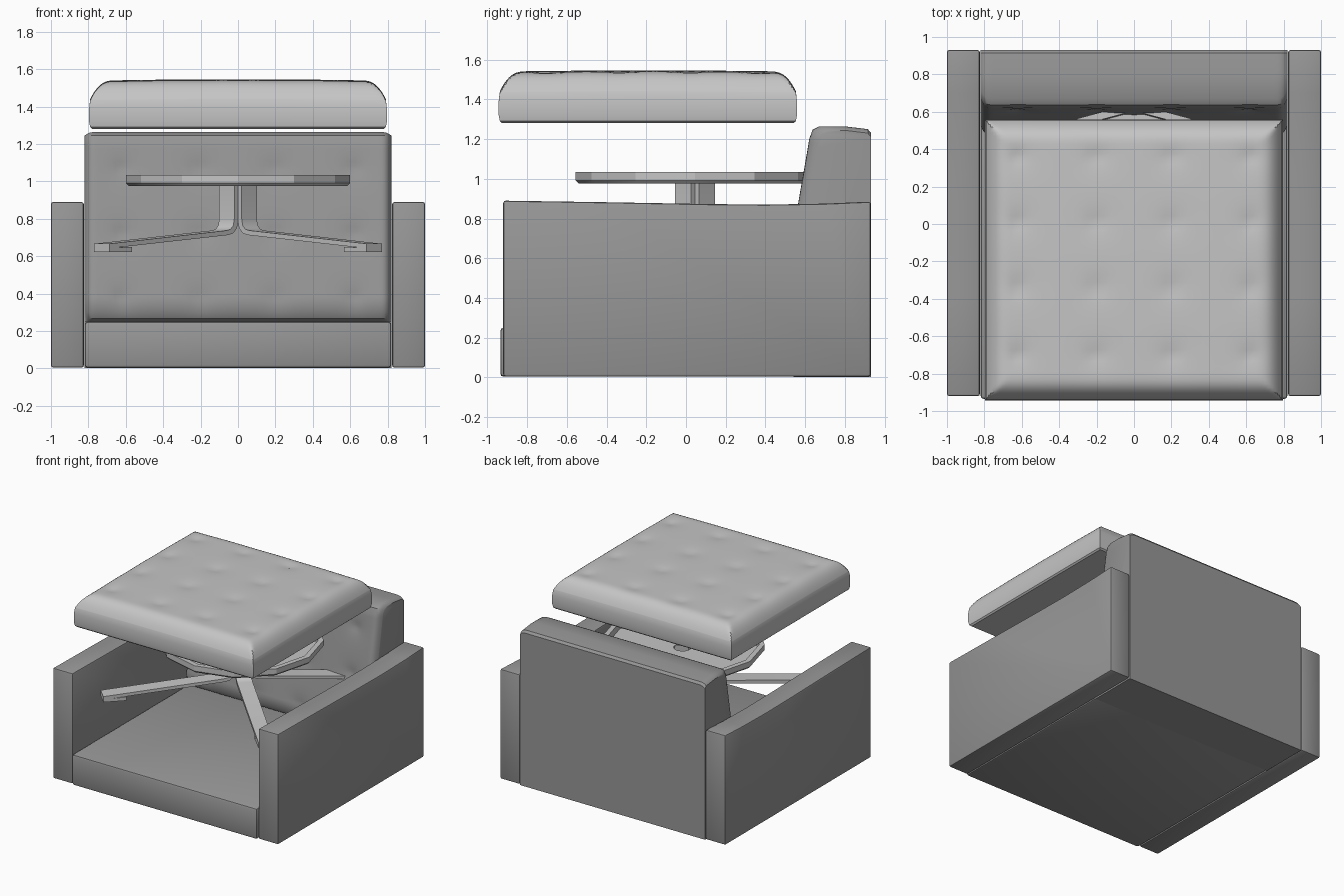
import bpy, bmesh, math
from mathutils import Vector, Matrix

cube = bpy.data.objects.get("Cube")
if cube:
    bpy.data.objects.remove(cube, do_unlink=True)


def make_material(name, grey):
    mat = bpy.data.materials.new(name)
    mat.use_nodes = True
    colour = (grey, grey, grey, 1)
    mat.diffuse_color = colour
    mat.node_tree.nodes["Principled BSDF"].inputs["Base Color"].default_value = colour
    return mat


frame_grey = make_material("frame grey", 0.31)
light_grey = make_material("light grey", 0.56)
TUFT_X = (-0.62, -0.2, 0.2, 0.62)


def finish(bm, name, mat, angle=35):
    bmesh.ops.recalc_face_normals(bm, faces=bm.faces)
    mesh = bpy.data.meshes.new(name)
    bm.to_mesh(mesh)
    bm.free()
    mesh.materials.append(mat)
    obj = bpy.data.objects.new(name, mesh)
    bpy.context.collection.objects.link(obj)
    bpy.ops.object.select_all(action="DESELECT")
    obj.select_set(True)
    bpy.context.view_layer.objects.active = obj
    bpy.ops.object.shade_smooth_by_angle(angle=math.radians(angle))
    return obj


def bevel_sharp(bm, width, segments=2):
    bmesh.ops.recalc_face_normals(bm, faces=bm.faces)
    edges = [e for e in bm.edges if e.calc_face_angle(0) > 0.8]
    bmesh.ops.bevel(bm, geom=edges, offset=width, segments=segments,
                    affect="EDGES", profile=0.5)


def loft(rings, cap=True, closed=False):
    """Skin a list of equal rings of points."""
    bm = bmesh.new()
    rows = [[bm.verts.new(p) for p in ring] for ring in rings]
    pairs = list(zip(rows, rows[1:]))
    if closed:
        pairs.append((rows[-1], rows[0]))
    for a, b in pairs:
        n = len(a)
        for i in range(n):
            j = (i + 1) % n
            bm.faces.new((a[i], a[j], b[j], b[i]))
    if cap:
        bm.faces.new(rows[0])
        bm.faces.new(rows[-1])
    return bm


def dimple(a, b, centres, depth, radius):
    return sum(depth * math.exp(-math.hypot(a - u, b - v) / radius)
               for u, v in centres)


def dense(u):
    """Spread -1..1 so that samples gather at the ends."""
    return 1.5 * u - 0.5 * u ** 3


# Arms, with a shallow dip along the top
arm_side = [(-0.92, 0.005), (-0.92, 0.89), (-0.4, 0.882), (0.1, 0.873),
            (0.4, 0.87), (0.7, 0.875), (0.93, 0.885), (0.93, 0.005)]
for side, label in ((1, "left"), (-1, "right")):
    bm = loft([[(side * x, y, z) for y, z in arm_side] for x in (0.824, 1.0)])
    bevel_sharp(bm, 0.012)
    finish(bm, label + "_arm", frame_grey)

# Seat base
bm = bmesh.new()
bmesh.ops.create_cube(bm, size=1, matrix=Matrix.Translation((0, -0.005, 0.127))
                      @ Matrix.Diagonal((1.64, 1.86, 0.246, 1)))
bevel_sharp(bm, 0.016)
finish(bm, "seat_base", frame_grey)

# Tufted backrest: a side profile swept across the width
N = 36
front = []
for i in range(N + 1):
    t = i / N
    z = 1.2 - 0.84 * t
    front.append((0.62 - 0.145 * t, z))
outline = ([(0.93, 0.002), (0.93, 1.232), (0.915, 1.25), (0.8, 1.264),
            (0.67, 1.264), (0.637, 1.247)] + front
           + [(0.482, 0.3), (0.5, 0.268), (0.54, 0.25), (0.54, 0.002)])
tufts = [(x, z) for x in TUFT_X for z in (0.38, 0.72, 1.07)]
rings = []
COLS = 56
for c in range(COLS + 1):
    x = 0.82 * dense(-1 + 2 * c / COLS)
    edge = max(0, 1 - (0.82 - abs(x)) / 0.06) ** 3
    ring = []
    for y, z in outline:
        if y < 0.7 and z > 0.25:
            y += 0.05 * edge + dimple(x, z, tufts, 0.022, 0.05)
        if z > 1.2:
            z -= 0.02 * edge
        ring.append((x, y, z))
    rings.append(ring)
finish(loft(rings), "backrest", frame_grey)

# Tufted seat cushion: a domed grid with its rim drawn down
bm = bmesh.new()
bmesh.ops.create_grid(bm, x_segments=56, y_segments=56, size=1)
tufts = [(x, y) for x in TUFT_X for y in (0.36, 0.01, -0.34, -0.7)]
HX, HY, CY = 0.79, 0.745, -0.192
for v in bm.verts:
    x, y = HX * dense(v.co.x), HY * dense(v.co.y)
    gap = min(HX - abs(x), HY - abs(y))
    drop = 0.1 * max(0, 1 - gap / 0.14) ** 3
    crown = 0.012 * ((x / HX) ** 2 + (y / HY) ** 2) / 2
    z = 1.546 - crown - drop - dimple(x, y + CY, tufts, 0.02, 0.05)
    v.co = (x, y + CY, z)
rim = [e for e in bm.edges if e.is_boundary]
for scale, height in ((1.008, 1.39), (1.008, 1.32), (1.0, 1.29), (0.985, 1.28)):
    new = bmesh.ops.extrude_edge_only(bm, edges=rim)["geom"]
    for v in [g for g in new if isinstance(g, bmesh.types.BMVert)]:
        k = max(abs(v.co.x) / HX, abs(v.co.y - CY) / HY)
        v.co = (v.co.x / k * scale, CY + (v.co.y - CY) / k * scale, height)
    rim = [g for g in new if isinstance(g, bmesh.types.BMEdge) and g.is_boundary]
bmesh.ops.holes_fill(bm, edges=rim, sides=0)
finish(bm, "seat_cushion", light_grey)

# Swivel plate: twelve-sided tray with a centre hole
CENTRE = Vector((0, 0.045, 0))
plate = [(0.065, 0.988), (0.555, 0.988), (0.56, 1.035), (0.6, 1.035),
         (0.6, 0.992), (0.585, 0.977), (0.065, 0.977)]
rings = []
for r, z in plate:
    rings.append([CENTRE + Vector((r * math.cos(a), r * math.sin(a), z))
                  for a in (math.tau * i / 12 for i in range(12))])
finish(loft(rings, cap=False, closed=True), "swivel_plate", light_grey, 25)

# Four bent strap legs with foot pads
outer = [(0.085, 0.98), (0.085, 0.8), (0.092, 0.765), (0.112, 0.745),
         (0.14, 0.738), (1.03, 0.667)]
inner = [(1.03, 0.642), (0.135, 0.713), (0.095, 0.722), (0.065, 0.75),
         (0.055, 0.79), (0.055, 0.98)]
pad = [(0.86, 0.65), (1.03, 0.645), (1.03, 0.622), (0.86, 0.622)]
for i, label in enumerate(("back_left", "back_right", "front_right", "front_left")):
    turn = Matrix.Translation(CENTRE) @ Matrix.Rotation(math.radians(45 + 90 * i), 4, "Z")
    for part, profile in (("leg", outer + inner), ("foot", pad)):
        bm = loft([[turn @ Vector((r, w, z)) for r, z in profile]
                   for w in (-0.057, 0.057)])
        finish(bm, label + "_" + part, light_grey)
